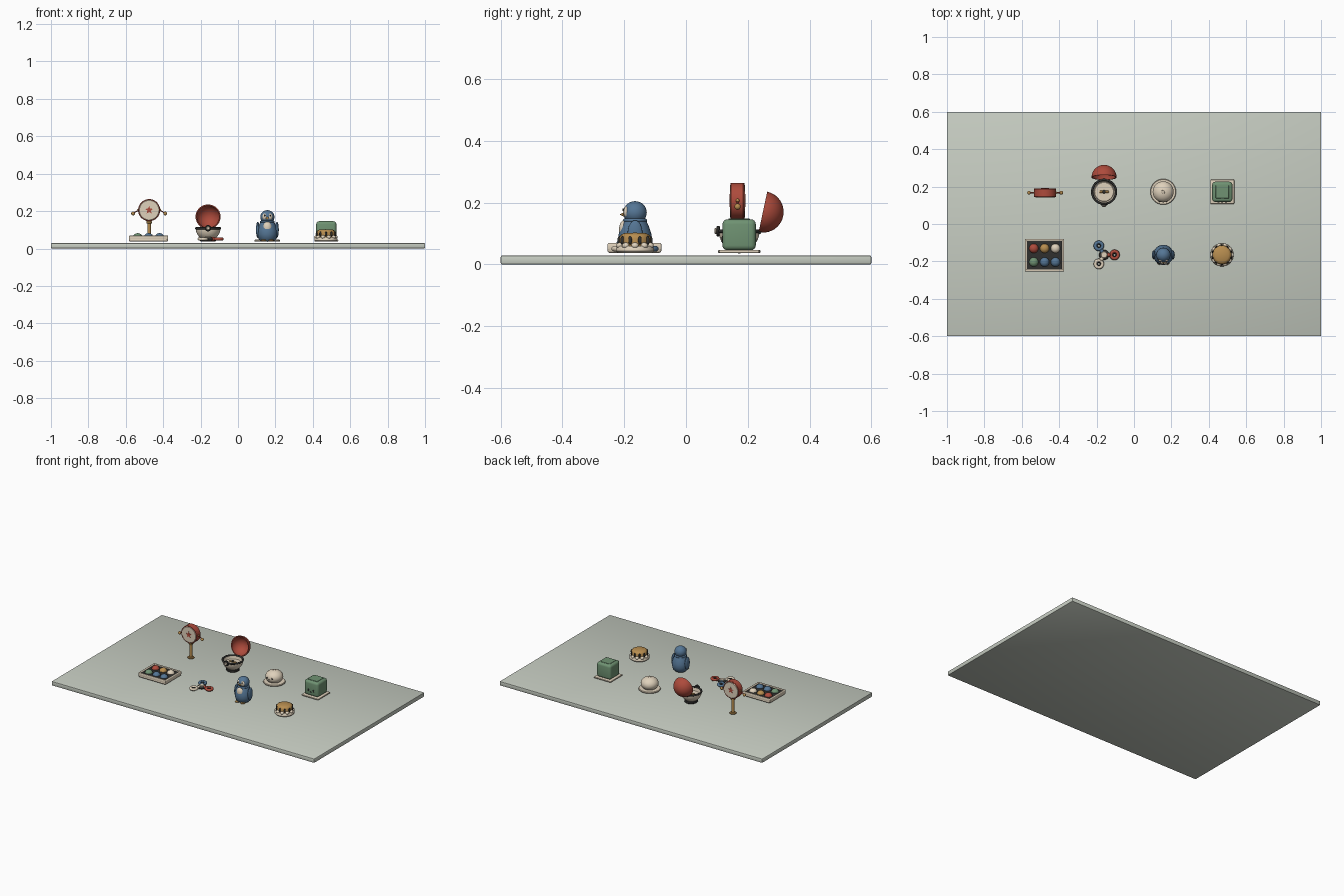
import bpy, bmesh, math
from mathutils import Matrix, Vector

if "Cube" in bpy.data.objects:
    bpy.data.objects.remove(bpy.data.objects["Cube"])

def material(name, r, g, b):
    m = bpy.data.materials.new(name)
    m.use_nodes = True
    m.diffuse_color = (r, g, b, 1)
    m.node_tree.nodes["Principled BSDF"].inputs["Base Color"].default_value = (r, g, b, 1)
    return m

MAT = material("mat grey green", .57, .61, .54)
CREAM = material("cream", .74, .64, .50)
RED = material("brick red", .42, .07, .045)
GOLD = material("ochre", .48, .27, .08)
BLUE = material("slate blue", .09, .18, .30)
GREEN = material("sage green", .16, .29, .17)
DARK = material("charcoal", .03, .03, .028)
FLOOR = .037
X, Y, Z = (Vector(v) for v in ((1, 0, 0), (0, 1, 0), (0, 0, 1)))

def finish(name, bm, mat, smooth=True):
    bmesh.ops.recalc_face_normals(bm, faces=bm.faces)
    me = bpy.data.meshes.new(name)
    bm.to_mesh(me)
    bm.free()
    ob = bpy.data.objects.new(name, me)
    bpy.context.collection.objects.link(ob)
    me.materials.append(mat)
    if smooth:
        bpy.ops.object.select_all(action='DESELECT')
        bpy.context.view_layer.objects.active = ob
        ob.select_set(True)
        bpy.ops.object.shade_smooth_by_angle(angle=math.radians(40))
    return ob

def place(loc, axis=Z):
    return Matrix.Translation(loc) @ Vector(axis).to_track_quat('Z', 'Y').to_matrix().to_4x4()

def box(name, mat, loc, size, bevel=0, seg=3):
    bm = bmesh.new()
    bmesh.ops.create_cube(bm, size=1, matrix=Matrix.Translation(loc) @ Matrix.Diagonal((*size, 1)))
    if bevel:
        bmesh.ops.bevel(bm, geom=bm.edges[:], offset=bevel, segments=seg, profile=.5, affect='EDGES')
    return finish(name, bm, mat)

def ball(name, mat, loc, size, axis=Z):
    bm = bmesh.new()
    bmesh.ops.create_uvsphere(bm, u_segments=32, v_segments=16, radius=1,
                              matrix=place(loc, axis) @ Matrix.Diagonal((*size, 1)))
    return finish(name, bm, mat)

def lathe(name, mat, profile, loc, axis=Z, steps=40):
    """Spin (radius, height) points about an axis."""
    bm = bmesh.new()
    vs = [bm.verts.new((r, 0, h)) for r, h in profile]
    es = [bm.edges.new(p) for p in zip(vs, vs[1:])]
    bmesh.ops.spin(bm, geom=vs + es, axis=Z, cent=(0, 0, 0), angle=math.tau, steps=steps)
    bmesh.ops.remove_doubles(bm, verts=bm.verts, dist=1e-5)
    bmesh.ops.transform(bm, matrix=place(loc, axis), verts=bm.verts)
    return finish(name, bm, mat)

def disc(name, mat, loc, r, h, axis=Z, b=.003):
    return lathe(name, mat, [(0, 0), (r - b, 0), (r, b), (r, h - b), (r - b, h), (0, h)], loc, axis)

def ring(name, mat, loc, r, t, axis=Z):
    pts = [(r + t * math.cos(a), t * math.sin(a)) for a in (i * math.tau / 12 for i in range(13))]
    return lathe(name, mat, pts, loc, axis)

def rod(name, mat, a, b, r):
    d = Vector(b) - Vector(a)
    return disc(name, mat, a, r, d.length, d, r * .2)

def polar(r, a):
    return r * math.cos(a), r * math.sin(a)

def arc(r, a0, a1, n=10):
    return [polar(r, math.radians(a0 + (a1 - a0) * i / n)) for i in range(n + 1)]

# Play mat
box("play_mat", MAT, (0, 0, .0145), (2, 1.2, .029), .005, 2)

# Tray of push buttons
tx, ty = -.478, -.167
box("tray_base", CREAM, (tx, ty, FLOOR + .01), (.21, .175, .02), .009)
for s in (-1, 1):
    box("tray_long_wall", CREAM, (tx, ty + s * .081, .057), (.21, .012, .024), .005)
    box("tray_short_wall", CREAM, (tx + s * .099, ty, .057), (.012, .175, .024), .005)
box("tray_panel", DARK, (tx, ty, .058), (.19, .155, .008))
colours = [[GREEN, BLUE, BLUE], [RED, GOLD, CREAM]]
for j in range(2):
    for i in range(3):
        ball("tray_button", colours[j][i], (tx + (i - 1) * .058, ty + (j - .5) * .073, .06), (.025, .025, .022))

# Three-armed spinner
sx, sy = -.16, -.165
for k, mat in enumerate((RED, BLUE, CREAM)):
    a = k * math.tau / 3
    dx, dy = polar(.056, a)
    ix, iy = polar(.034, a)
    rod("spinner_arm", mat, (sx, sy, .051), (sx + ix, sy + iy, .051), .011)
    ring("spinner_tip", mat, (sx + dx, sy + dy, .051), .019, .009)
    ring("spinner_bearing", DARK, (sx + dx, sy + dy, .051), .01, .004)
ring("spinner_hub_ring", DARK, (sx, sy, .051), .019, .008)
disc("spinner_cap", CREAM, (sx, sy, .039), .018, .025)

# Penguin
px, py = .157, -.165
lathe("penguin_body", BLUE, [(0, .037), (.034, .038), (.047, .05), (.054, .075), (.053, .098),
                             (.045, .123), (.035, .145), (0, .155)], (px, py, 0))
ball("penguin_head", BLUE, (px, py, .168), (.038, .038, .037))
ring("penguin_collar", BLUE, (px, py, .143), .033, .006)
ball("penguin_belly", CREAM, (px, py - .034, .112), (.024, .018, .032))
for s in (-1, 1):
    ball("penguin_wing", BLUE, (px + s * .051, py, .1), (.01, .024, .043))
    ball("penguin_face", CREAM, (px + s * .013, py - .026, .17), (.014, .012, .018))
    ball("penguin_eye", DARK, (px + s * .015, py - .038, .177), (.004, .003, .005))
    ball("penguin_foot", GOLD, (px + s * .02, py - .033, .043), (.015, .02, .006))
lathe("penguin_beak", GOLD, [(0, 0), (.008, 0), (0, .016)], (px, py - .034, .162), -Y)

# Small drum cake with a beaded foot
cx, cy = .47, -.165
lathe("cake_foot", CREAM, [(0, .037), (.056, .037), (.062, .043), (.062, .052), (.056, .06), (0, .06)], (cx, cy, 0))
lathe("cake_top", GOLD, [(0, .058), (.05, .058), (.051, .085), (.047, .095), (.036, .101), (0, .103)], (cx, cy, 0))
for k in range(10):
    a = (k + .5) * math.tau / 10
    dx, dy = polar(.051, a)
    ball("cake_slot", DARK, (cx + dx, cy + dy, .078), (.006, .006, .014))
    dx, dy = polar(.051, a + math.pi / 10)
    ball("cake_bead", CREAM, (cx + dx, cy + dy, .061), (.012, .012, .01))

# Soft cube on a plate
gx, gy = .472, .172
box("cube_plate", CREAM, (gx, gy, .042), (.128, .13, .01), .004)
box("cube_body", GREEN, (gx, gy, .096), (.108, .108, .1), .016, 4)
box("cube_top_panel", GREEN, (gx, gy, .1465), (.07, .07, .003), .001, 1)
for s in (-1, 1):
    ball("cube_eye", DARK, (gx + s * .02, gy - .054, .085), (.006, .003, .007))
ball("cube_mouth", DARK, (gx, gy - .054, .074), (.006, .003, .003))

# Round bun on a plate
bx, by = .156, .172
disc("bun_plate", CREAM, (bx, by, FLOOR), .069, .01)
ball("bun_body", CREAM, (bx, by, .079), (.056, .056, .043))
ring("bun_top_ring", CREAM, (bx, by, .121), .008, .002)
for s in (-1, 1):
    ball("bun_eye", DARK, (bx + s * .019, by - .052, .083), (.005, .004, .006))
ball("bun_mouth", DARK, (bx, by - .055, .074), (.005, .003, .002))

# Open capsule
kx, ky, rim = -.16, .172, .108
disc("capsule_foot", DARK, (kx, ky, FLOOR), .042, .018)
lathe("capsule_bowl", CREAM, arc(.066, -90, 0) + arc(.059, 0, -90), (kx, ky, rim))
ring("capsule_rim", DARK, (kx, ky, rim), .064, .006)
disc("capsule_bed", CREAM, (kx, ky, .085), .053, .005)
box("capsule_charm", GOLD, (kx, ky, .093), (.05, .012, .008), .003)
ball("capsule_charm_bead", DARK, (kx, ky, .097), (.009, .009, .006))
tilt = math.radians(12)
normal = Vector((0, math.cos(tilt), -math.sin(tilt)))
lid = Vector((kx, .249, .17))
lathe("capsule_lid", RED, arc(.067, 90, 0)[::-1][::-1] + arc(.061, 0, 90), lid, normal)
rod("capsule_hinge", DARK, (kx - .02, .237, .105), (kx + .02, .237, .105), .007)
disc("capsule_latch_ring", DARK, (kx, ky - .062, .108), .017, .012, -Y)
disc("capsule_latch", CREAM, (kx, ky - .072, .108), .01, .008, -Y)

# Twist drum on a handle
rx, ry, rz = -.475, .167, .205
disc("drum_foot", GOLD, (rx, ry, FLOOR), .021, .009)
rod("drum_handle", GOLD, (rx, ry, .04), (rx, ry, .15), .009)
disc("drum_collar", GOLD, (rx, ry, .133), .015, .014)
disc("drum_shell", RED, (rx, ry + .021, rz), .059, .042, -Y)
for s in (-1, 1):
    disc("drum_skin", CREAM, (rx, ry + s * .019, rz), .054, .005, s * Y, .002)
    ring("drum_hoop", RED, (rx, ry + s * .02, rz), .056, .003, Y)
    # Painted star
    bm = bmesh.new()
    pts = [polar(.023 if k % 2 == 0 else .01, math.pi / 2 + k * math.pi / 5) for k in range(10)]
    f = bm.faces.new([bm.verts.new((rx + u, ry + s * .0235, rz + v)) for u, v in pts])
    ext = bmesh.ops.extrude_face_region(bm, geom=[f])
    for v in ext["geom"]:
        if isinstance(v, bmesh.types.BMVert):
            v.co.y += s * .002
    finish("drum_star", bm, RED, False)
    # Cord and bead
    rod("drum_cord", RED, (rx + s * .056, ry, .205), (rx + s * .085, ry, .189), .003)
    ball("drum_bead", GOLD, (rx + s * .086, ry, .187), (.01, .01, .01))
    ball("drum_stud", GOLD, (rx + s * .058, ry, .207), (.006, .006, .006))
